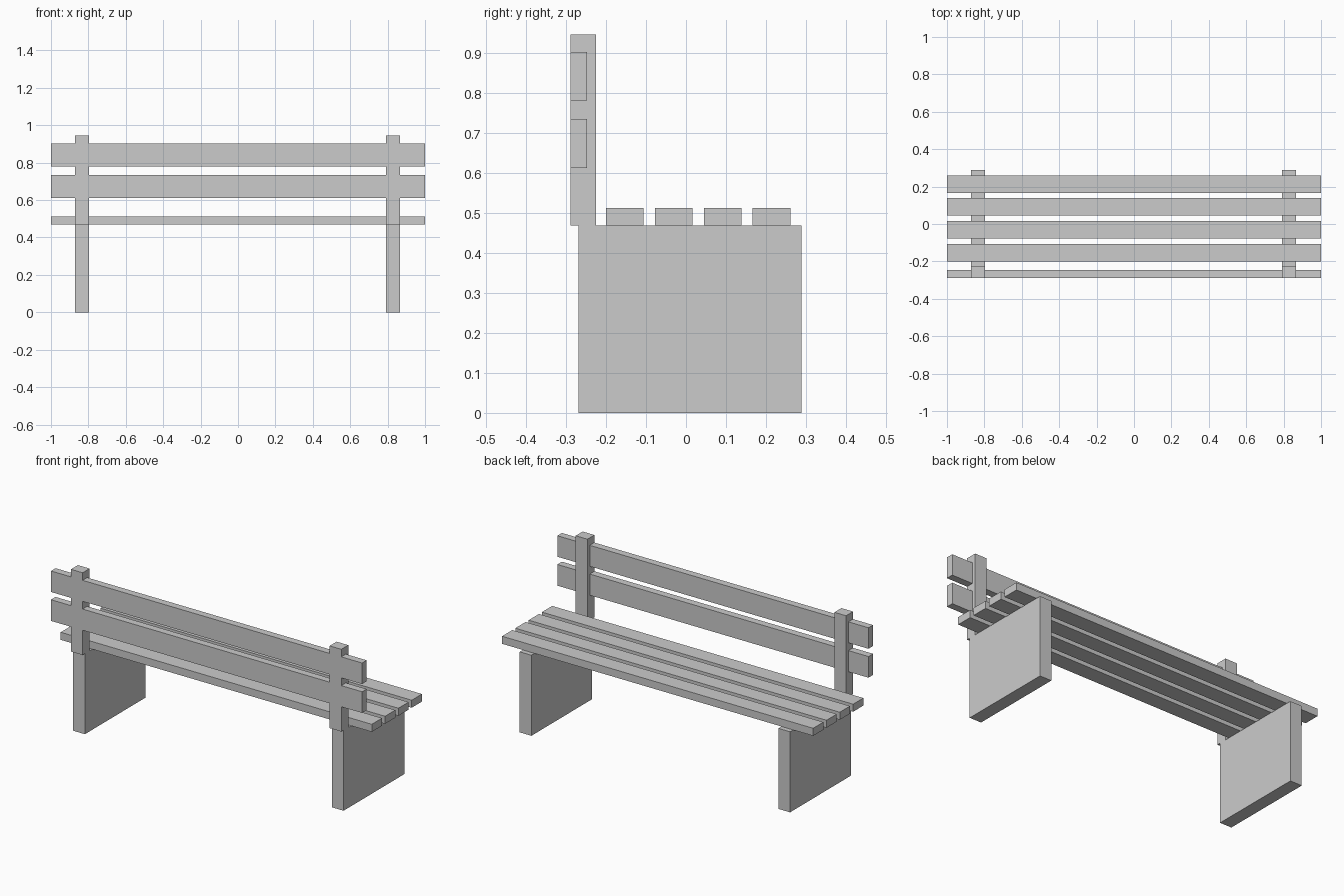
import bpy, bmesh

if "Cube" in bpy.data.objects:
    bpy.data.objects.remove(bpy.data.objects["Cube"])


def extrude_profile(name, pts, x0, x1):
    """Extrude a (y, z) outline along x."""
    bm = bmesh.new()
    face = bm.faces.new([bm.verts.new((x0, y, z)) for y, z in pts])
    ext = bmesh.ops.extrude_face_region(bm, geom=[face])["geom"]
    moved = [v for v in ext if isinstance(v, bmesh.types.BMVert)]
    bmesh.ops.translate(bm, verts=moved, vec=(x1 - x0, 0, 0))
    bmesh.ops.recalc_face_normals(bm, faces=bm.faces)
    mesh = bpy.data.meshes.new(name)
    bm.to_mesh(mesh)
    bm.free()
    obj = bpy.data.objects.new(name, mesh)
    bpy.context.collection.objects.link(obj)
    return obj


def box(name, x0, x1, y0, y1, z0, z1):
    return extrude_profile(name, [(y0, z0), (y1, z0), (y1, z1), (y0, z1)], x0, x1)


SEAT_Z, SEAT_TOP, TOP = 0.468, 0.512, 0.946
BACK, NOTCH, POST_FRONT = -0.289, -0.247, -0.225
RAILS = [(0.612, 0.735), (0.780, 0.902)]

# Seat slats
for i in range(4):
    y = -0.2 + i * 0.1222
    box(f"seat_slat_{i + 1}", -1, 1, y, y + 0.094, SEAT_Z, SEAT_TOP)

# Backrest slats
for i, (z0, z1) in enumerate(RAILS):
    box(f"back_slat_{i + 1}", -1, 1, BACK, NOTCH, z0, z1)

# Post outline, notched so the slats sit flush
post = [(POST_FRONT, TOP), (POST_FRONT, SEAT_Z), (BACK, SEAT_Z)]
for z0, z1 in RAILS:
    post += [(BACK, z0), (NOTCH, z0), (NOTCH, z1), (BACK, z1)]
post.append((BACK, TOP))

# Leg panels and back posts
for side, x in (("left", -0.834), ("right", 0.829)):
    box(f"{side}_leg_panel", x - 0.0375, x + 0.0375, -0.268, 0.289, 0, SEAT_Z)
    extrude_profile(f"{side}_back_post", post, x - 0.0375, x + 0.0375)
